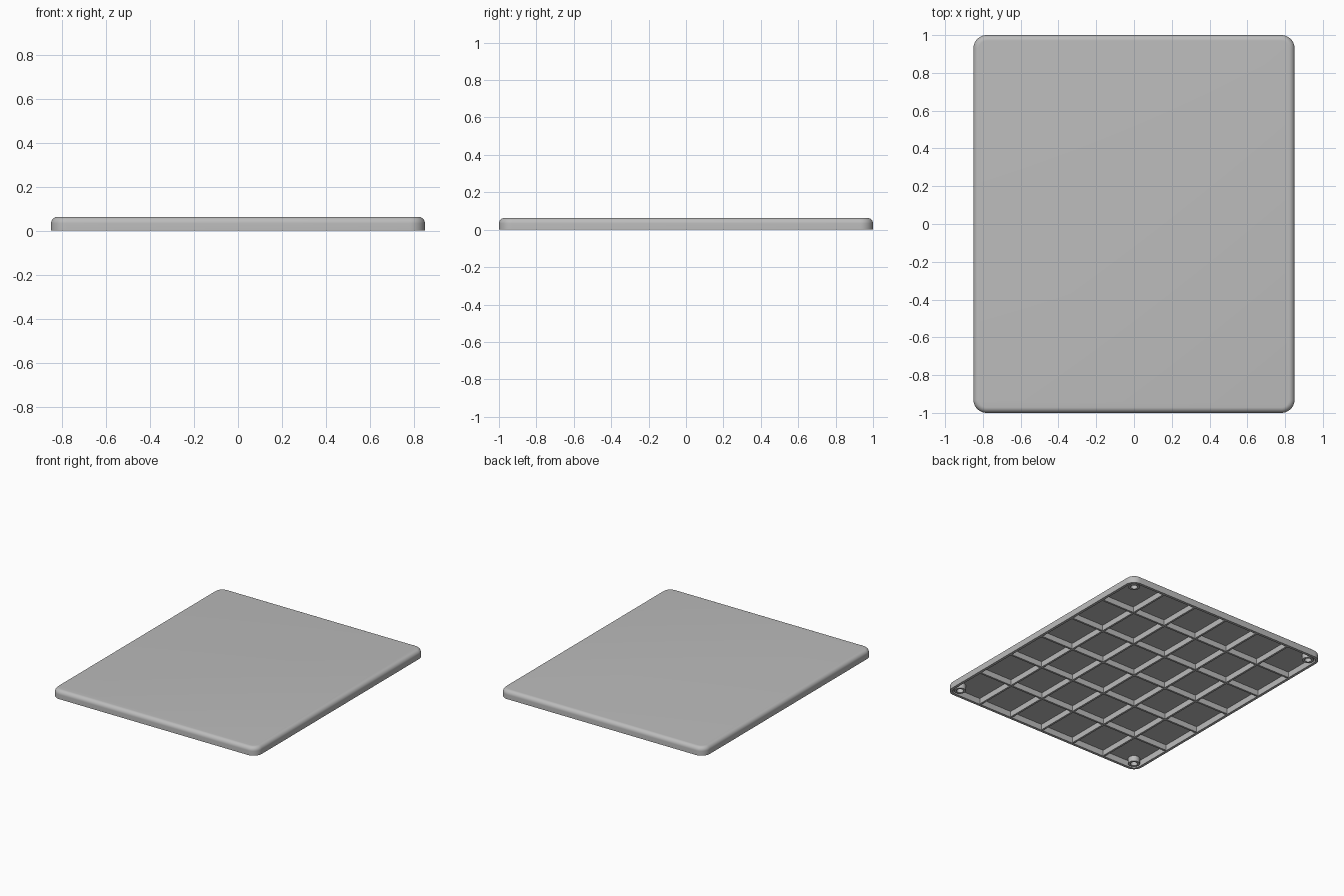
import bpy, bmesh, math

if "Cube" in bpy.data.objects:
    bpy.data.objects.remove(bpy.data.objects["Cube"], do_unlink=True)

HX, HY, H = 0.85, 1.0, 0.063      # half sizes and height
R, FILLET = 0.07, 0.03            # corner radius, top edge rounding
WALL, CEIL = 0.02, 0.045          # wall thickness, underside of the panel
CELLS = 6

grey = bpy.data.materials.new("plain grey")
grey.use_nodes = True
colour = (0.5, 0.5, 0.5, 1)
grey.diffuse_color = colour
grey.node_tree.nodes["Principled BSDF"].inputs["Base Color"].default_value = colour


def finish(name, bm):
    bmesh.ops.recalc_face_normals(bm, faces=bm.faces)
    mesh = bpy.data.meshes.new(name)
    bm.to_mesh(mesh)
    bm.free()
    mesh.materials.append(grey)
    obj = bpy.data.objects.new(name, mesh)
    bpy.context.collection.objects.link(obj)
    bpy.ops.object.select_all(action="DESELECT")
    obj.select_set(True)
    bpy.context.view_layer.objects.active = obj
    bpy.ops.object.shade_smooth_by_angle(angle=math.radians(35))
    return obj


def ring(bm, inset, z, steps=10):
    """Rounded rectangle loop, inset from the outer edge."""
    verts = []
    for q, (sx, sy) in enumerate([(1, 1), (-1, 1), (-1, -1), (1, -1)]):
        for i in range(steps + 1):
            a = (q + i / steps) * math.pi / 2
            r = R - inset
            verts.append(bm.verts.new((sx * (HX - R) + r * math.cos(a),
                                       sy * (HY - R) + r * math.sin(a), z)))
    return verts


def bridge(bm, a, b):
    n = len(a)
    for i in range(n):
        j = (i + 1) % n
        bm.faces.new((a[i], a[j], b[j], b[i]))


# Hollow panel: inner cavity, rim, outer wall, rounded top edge
profile = [(WALL, CEIL), (WALL, 0), (0, 0)]
for i in range(9):
    a = i / 8 * math.pi / 2
    profile.append((FILLET * (1 - math.cos(a)), H - FILLET + FILLET * math.sin(a)))
bm = bmesh.new()
rings = [ring(bm, d, z) for d, z in profile]
for lower, upper in zip(rings, rings[1:]):
    bridge(bm, lower, upper)
bm.faces.new(rings[0])
bm.faces.new(rings[-1])
finish("panel", bm)


# Stiffening ribs in both directions
def rib(name, cx, cy, sx, sy):
    bm = bmesh.new()
    bmesh.ops.create_cube(bm, size=1)
    low, high = 0.003, CEIL + 0.005
    for v in bm.verts:
        v.co = (cx + v.co.x * sx, cy + v.co.y * sy, high if v.co.z > 0 else low)
    finish(name, bm)


ix, iy, t = HX - WALL, HY - WALL, 0.015
for i in range(1, CELLS):
    f = 2 * i / CELLS - 1
    rib(f"long_rib_{i}", f * ix, 0, t, 2 * iy + 0.01)
    rib(f"cross_rib_{i}", 0, f * iy, 2 * ix + 0.01, t)


# Hollow screw bosses in the corners
def boss(name, cx, cy, outer=0.04, inner=0.024, n=32):
    bm = bmesh.new()
    loops = []
    for r, z in [(outer, CEIL + 0.005), (outer, 0.003), (inner, 0.003), (inner, CEIL + 0.005)]:
        loops.append([bm.verts.new((cx + r * math.cos(2 * math.pi * i / n),
                                    cy + r * math.sin(2 * math.pi * i / n), z))
                      for i in range(n)])
    for k in range(4):
        bridge(bm, loops[k], loops[(k + 1) % 4])
    finish(name, bm)


for sx, side in ((1, "left"), (-1, "right")):
    for sy, end in ((1, "back"), (-1, "front")):
        boss(f"{end}_{side}_boss", sx * (HX - R), sy * (HY - R))
